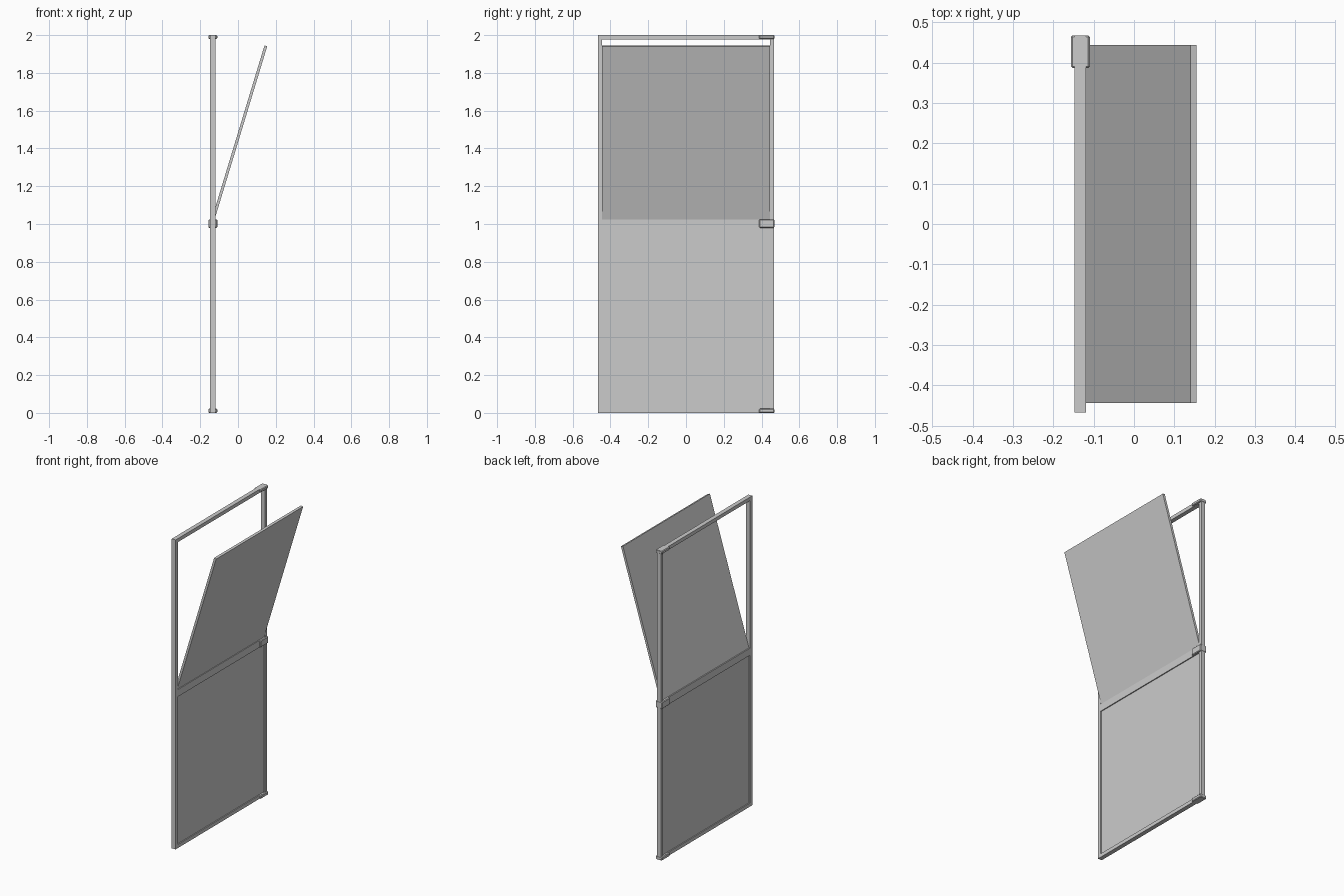
import bpy
from math import radians
from mathutils import Matrix, Vector

cube = bpy.data.objects.get("Cube")
if cube:
    bpy.data.objects.remove(cube, do_unlink=True)

# One plain grey for every part
grey = bpy.data.materials.new("plain_grey")
grey.use_nodes = True
colour = (0.6, 0.6, 0.6, 1)
grey.diffuse_color = colour
grey.node_tree.nodes["Principled BSDF"].inputs["Base Color"].default_value = colour

X = -0.133          # centre plane of the door frame
HALF_Y = 0.467      # half width of the frame
DEPTH = 0.028       # frame depth
BAR = 0.023         # visible width of a frame bar
PANEL = 0.015       # panel thickness
INNER = HALF_Y - BAR
RAIL_LOW, RAIL_HIGH = 0.978, 1.024


def box(name, low, high):
    """Axis-aligned box between two corners."""
    low, high = Vector(low), Vector(high)
    bpy.ops.mesh.primitive_cube_add(size=1)
    obj = bpy.context.object
    obj.name = name
    size = high - low
    obj.data.transform(Matrix.Diagonal((*size, 1)))
    obj.location = (low + high) / 2
    obj.data.materials.append(grey)
    return obj


def bar(name, y0, y1, z0, z1, depth=DEPTH):
    return box(name, (X - depth / 2, y0, z0), (X + depth / 2, y1, z1))


# Frame: two stiles and three rails
for side, s in (("front", -1), ("back", 1)):
    y = sorted((s * INNER, s * HALF_Y))
    bar(side + "_stile", y[0], y[1], 0, 2)
for name, z0, z1 in (("bottom_rail", 0, BAR),
                     ("middle_rail", RAIL_LOW, RAIL_HIGH),
                     ("top_rail", 2 - BAR, 2)):
    bar(name, -INNER, INNER, z0, z1)

# Closed lower panel, recessed in the frame
bar("lower_panel", -INNER, INNER, BAR, RAIL_LOW, PANEL)

# Upper panel, hinged at the middle rail and tilted open
LENGTH = 0.9645
upper = box("upper_panel", (-PANEL / 2, -INNER, 0), (PANEL / 2, INNER, LENGTH))
upper.data.transform(Matrix.Translation((0, 0, LENGTH / 2)))
upper.location = (X, 0, 1.02)
upper.rotation_euler.y = radians(16.9)

# Chamfered corner brackets on the back stile
for name, z0, z1 in (("bottom_bracket", 0, 0.022),
                     ("middle_bracket", 0.98, 1.024),
                     ("top_bracket", 1.98, 2.0)):
    bracket = bar(name, 0.387, 0.468, z0, z1, 0.047)
    bevel = bracket.modifiers.new("chamfer", "BEVEL")
    bevel.width = 0.004
    bevel.segments = 1
